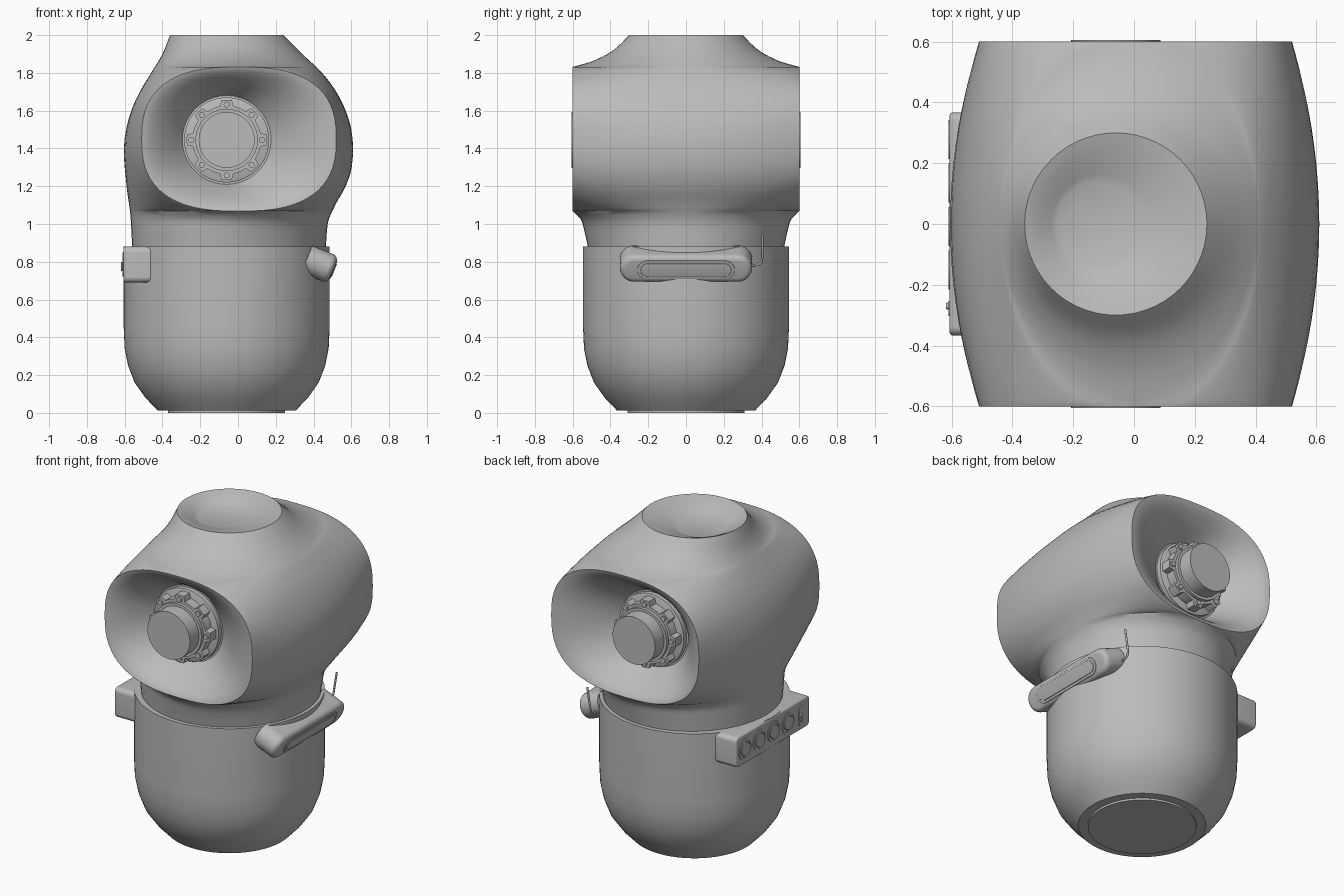
import bpy, bmesh, math
from mathutils import Vector, Matrix

if "Cube" in bpy.data.objects:
    bpy.data.objects.remove(bpy.data.objects["Cube"])

GREY = bpy.data.materials.new("plain_grey")
GREY.use_nodes = True
GREY.diffuse_color = (0.5, 0.5, 0.5, 1)
GREY.node_tree.nodes["Principled BSDF"].inputs["Base Color"].default_value = (0.5, 0.5, 0.5, 1)

AXIS_X = -0.06       # axis of base and drivers
MOUTH_X, MOUTH_Z = 0.005, 1.45
MOUTH_W, MOUTH_H = 0.515, 0.382
DEPTH = 0.6          # half depth of the head


def finish(bm, name, angle=35):
    bmesh.ops.remove_doubles(bm, verts=bm.verts, dist=1e-4)
    bmesh.ops.recalc_face_normals(bm, faces=bm.faces)
    mesh = bpy.data.meshes.new(name)
    bm.to_mesh(mesh)
    bm.free()
    ob = bpy.data.objects.new(name, mesh)
    bpy.context.collection.objects.link(ob)
    mesh.materials.append(GREY)
    bpy.ops.object.select_all(action='DESELECT')
    ob.select_set(True)
    bpy.context.view_layer.objects.active = ob
    bpy.ops.object.shade_smooth_by_angle(angle=math.radians(angle))
    return ob


def loft(bm, rings, closed=True, cap=(False, False)):
    rows = [[bm.verts.new(p) for p in r] for r in rings]
    n = len(rows[0])
    for a, b in zip(rows, rows[1:]):
        for i in range(n if closed else n - 1):
            j = (i + 1) % n
            bm.faces.new((a[i], a[j], b[j], b[i]))
    for row, use in zip((rows[0], rows[-1]), cap):
        if use:
            bm.faces.new(row)


def circle(r, z, n):
    return [Vector((r * math.cos(i * math.tau / n), r * math.sin(i * math.tau / n), z))
            for i in range(n)]


def lathe(bm, profile, matrix, n=64):
    loft(bm, [[matrix @ p for p in circle(r, z, n)] for r, z in profile], cap=(True, True))


def smooth_curve(table, z):
    """Monotone cubic through (z, value) points."""
    k = max(i for i in range(len(table) - 1) if i == 0 or table[i][0] <= z)
    def sec(i):
        return (table[i + 1][1] - table[i][1]) / (table[i + 1][0] - table[i][0])
    def tan(i):
        if i == 0 or i == len(table) - 1:
            return sec(min(i, len(table) - 2))
        a, b = sec(i - 1), sec(i)
        return 0 if a * b <= 0 else 2 * a * b / (a + b)
    h = table[k + 1][0] - table[k][0]
    t = (z - table[k][0]) / h
    return ((2*t**3 - 3*t*t + 1) * table[k][1] + (t**3 - 2*t*t + t) * h * tan(k)
            + (3*t*t - 2*t**3) * table[k + 1][1] + (t**3 - t*t) * h * tan(k + 1))


# Base cup
bm = bmesh.new()
lathe(bm, [(0.31, 0), (0.31, 0.012), (0.365, 0.012), (0.43, 0.08), (0.487, 0.16), (0.522, 0.25),
           (0.54, 0.34), (0.545, 0.45), (0.545, 0.88), (0.49, 0.88)],
      Matrix.Translation((AXIS_X, 0, 0)), 96)
finish(bm, "base_cup", 40)

# Head shell: stacked rings opened front and back, flowing into the horns
LEFT = [(.88, -.56), (1.05, -.57), (1.2, -.59), (1.4, -.605), (1.5, -.592), (1.6, -.565),
        (1.7, -.52), (1.8, -.46), (1.9, -.4), (2, -.36)]
RIGHT = [(.88, .465), (1, .475), (1.1, .515), (1.2, .57), (1.3, .602), (1.4, .61), (1.5, .6),
         (1.6, .57), (1.7, .52), (1.8, .445), (1.9, .34), (2, .24)]
MID = [(.88, -.05), (.97, -.03), (1.066, MOUTH_X), (1.833, MOUTH_X), (1.9, -.03), (2, -.06)]
REACH_LOW = [(.88, .52), (.95, .535), (1.02, .555), (1.068, DEPTH)]
REACH_TOP = [(1.832, DEPTH), (1.86, .5), (1.92, .385), (2, .3)]
STEPS, ARC = 32, 28


def spow(v, e):
    return math.copysign(abs(v) ** e, v)


def mouth(phi):
    e = 2 / 2.6
    return MOUTH_W * spow(math.cos(phi), e), MOUTH_Z + MOUTH_H * spow(math.sin(phi), e)


def arc(z, w, reach, side):
    cx = smooth_curve(MID, z)
    half = abs(smooth_curve(RIGHT if side > 0 else LEFT, z) - cx)
    power = 1 + w / MOUTH_W
    pts = []
    for i in range(ARC + 1):
        t = math.pi * (i / ARC - 0.5)
        bulge = max(math.cos(t), 0) ** power
        pts.append(Vector((cx + side * (w + (half - w) * bulge), reach * math.sin(t), z)))
    return pts


levels = [(.88 + i * .0186, 0, None) for i in range(10)]
levels = [(z, w, smooth_curve(REACH_LOW, z)) for z, w, _ in levels]
for k in range(STEPS + 1):
    w, z = mouth(math.pi * (k / STEPS - 0.5))
    levels.append((z, 0 if k in (0, STEPS) else w, DEPTH))
for i in range(1, 13):
    z = 1.832 + .168 * i / 12
    levels.append((z, 0, smooth_curve(REACH_TOP, z)))

bm = bmesh.new()
for side in (1, -1):
    loft(bm, [arc(z, w, b, side) for z, w, b in levels], closed=False)

# Side horns, front and back
THROAT_Y = 0.4
for front in (-1, 1):
    rings = []
    for s in [i / 12 for i in range(13)]:
        ring = []
        for k in range(2 * STEPS):
            phi = math.pi * (k / STEPS - 0.5)
            w, z = mouth(phi)
            rim = Vector((MOUTH_X + w, 0, z))
            throat = Vector((AXIS_X + .235 * math.cos(phi), 0, MOUTH_Z - .005 + .235 * math.sin(phi)))
            p = rim.lerp(throat, s)
            p.y = front * (DEPTH - (DEPTH - THROAT_Y) * s ** 1.5)
            ring.append(p)
        rings.append(ring)
    loft(bm, rings, cap=(False, True))

# Shallow top horn
rim = arc(2, 0, .3, 1) + arc(2, 0, .3, -1)[-2:0:-1]
rings = []
for s in [i / 6 for i in range(7)]:
    ring = []
    for p in rim:
        out = Vector((p.x - AXIS_X, p.y, 0)).normalized() * .137
        q = p.lerp(out + Vector((-.118, 0, 0)), s)
        q.z = 2 - .055 * s ** 1.2
        ring.append(q)
    rings.append(ring)
loft(bm, rings, cap=(False, True))
finish(bm, "head_shell", 40)

# Drivers in the side horns
for front, label in ((-1, "front"), (1, "back")):
    place = Matrix.Translation((AXIS_X, 0, MOUTH_Z - .005)) @ Matrix.Rotation(-front * math.pi / 2, 4, 'X')
    bm = bmesh.new()
    lathe(bm, [(.225, .38), (.225, .43), (.215, .435)], place)
    lathe(bm, [(.165, .4), (.165, .515), (.148, .515), (.148, .605)], place)
    finish(bm, label + "_driver")
    bm = bmesh.new()
    lobes = []
    for y in (.43, .495):
        lobes.append([place @ Vector((p.x, p.y, y)) * 1 for i, p in
                      ((i, p * (.212 if i % 12 in (0, 1, 2, 10, 11) else .182))
                       for i, p in enumerate(circle(1, 0, 96)))])
    loft(bm, lobes, cap=(True, True))
    finish(bm, label + "_flange")
    bm = bmesh.new()
    for c in circle(.187, 0, 8):
        lathe(bm, [(.016, .48), (.016, .505)], place @ Matrix.Translation(c), 12)
    finish(bm, label + "_bolts")


def rounded_slab(name, length, height, radius, depth, matrix, bevel):
    """Rounded rectangle in local XY, extruded along -Z from its face at z = 0."""
    bm = bmesh.new()
    outline = []
    for sx, sy, a in ((1, 1, 0), (-1, 1, 1), (-1, -1, 2), (1, -1, 3)):
        for i in range(9):
            t = (a + i / 8) * math.pi / 2
            outline.append((sx * (length / 2 - radius), sy * (height / 2 - radius), math.cos(t), math.sin(t)))
    rings = []
    steps = [(radius, -depth)] + [(radius - bevel * (1 - math.cos(t)), -bevel * (1 - math.sin(t)))
                                  for t in (0, .4, .8, 1.2, math.pi / 2)]
    for r, z in steps:
        rings.append([matrix @ Vector((x + r * c, y + r * s, z)) for x, y, c, s in outline])
    loft(bm, rings, cap=(True, True))
    return finish(bm, name)


def facing(origin, normal):
    """Local X runs along world Y, local Z along the normal."""
    n = Vector(normal).normalized()
    x = Vector((0, 1, 0))
    y = n.cross(x)
    return Matrix.Translation(origin) @ Matrix((x, y, n)).transposed().to_4x4()


# Control panel on the right side
panel = facing((-.607, 0, .785), (-1, 0, 0))
rounded_slab("control_panel", .735, .19, .03, .15, panel, .012)
bm = bmesh.new()
for y in (.278, .135, -.008, -.151):
    spot = panel @ Matrix.Translation((y, 0, 0))
    lathe(bm, [(.064, -.01), (.064, .004), (.053, .004), (.053, -.001), (.045, -.001), (.04, .004)], spot, 32)
finish(bm, "control_knobs")
rounded_slab("switch_plate", .05, .12, .015, .02, panel @ Matrix.Translation((-.278, 0, .004)), .003)
rounded_slab("switch_lever", .022, .05, .01, .02, panel @ Matrix.Translation((-.27, .01, .012)), .004)

# Tilted side pod on the left side
pod = facing((.503, 0, .757), (.135, 0, -.055))
rounded_slab("side_pod", .7, .155, .076, .15, pod, .03)
rounded_slab("pod_rim", .515, .105, .052, .02, pod @ Matrix.Translation((0, 0, .004)), .003)
rounded_slab("pod_inlay", .48, .075, .037, .02, pod @ Matrix.Translation((0, 0, .008)), .003)

# Wire aerial at the rear end of the pod
curve = bpy.data.curves.new("aerial_path", 'CURVE')
curve.dimensions = '3D'
curve.bevel_depth = .006
curve.use_fill_caps = True
spline = curve.splines.new('POLY')
path = [(.38, .33, .78), (.38, .38, .783), (.382, .398, .795), (.384, .404, .82), (.405, .405, .95)]
spline.points.add(len(path) - 1)
for point, co in zip(spline.points, path):
    point.co = (*co, 1)
curve.materials.append(GREY)
bpy.context.collection.objects.link(bpy.data.objects.new("aerial", curve))
